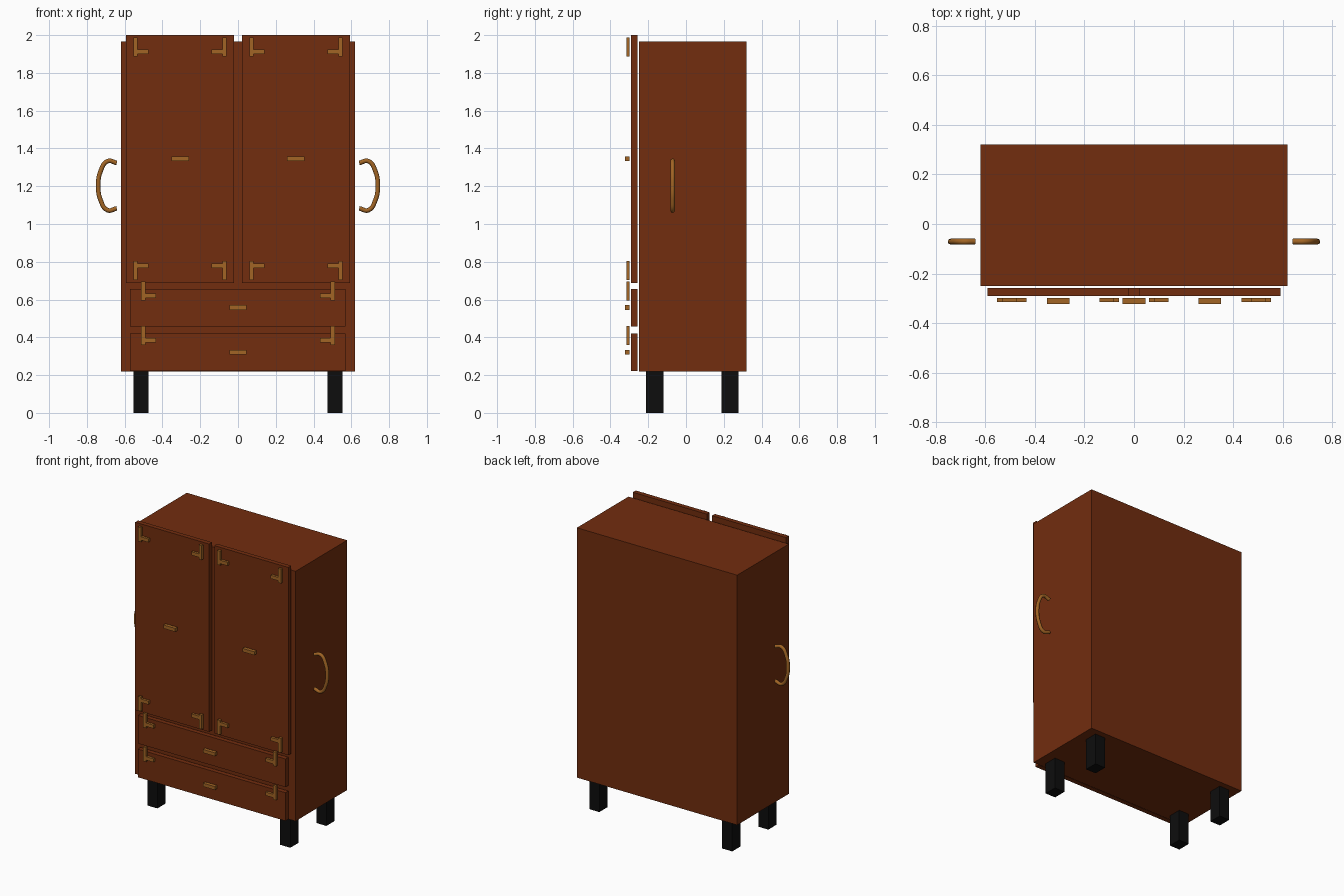
import bpy
import bmesh
from mathutils import Vector

cube = bpy.data.objects.get("Cube")
if cube:
    bpy.data.objects.remove(cube, do_unlink=True)


def material(name, color, roughness):
    mat = bpy.data.materials.new(name)
    mat.use_nodes = True
    mat.diffuse_color = (*color, 1)
    shader = mat.node_tree.nodes["Principled BSDF"]
    shader.inputs["Base Color"].default_value = (*color, 1)
    shader.inputs["Roughness"].default_value = roughness
    return mat


wood = material("red_brown_wood", (0.168, 0.026, 0.0045), 0.6)
brass = material("aged_brass", (0.36, 0.13, 0.018), 0.5)
black = material("black_paint", (0.004, 0.004, 0.004), 0.6)


def finish(name, bm, mat):
    mesh = bpy.data.meshes.new(name)
    bmesh.ops.recalc_face_normals(bm, faces=bm.faces)
    bm.to_mesh(mesh)
    bm.free()
    mesh.materials.append(mat)
    obj = bpy.data.objects.new(name, mesh)
    bpy.context.collection.objects.link(obj)
    return obj


def box(name, x, y, z, mat):
    """Box from its (low, high) extents on each axis."""
    bm = bmesh.new()
    bmesh.ops.create_cube(bm, size=1)
    for v in bm.verts:
        v.co = Vector([(r[0] + r[1]) / 2 + c * (r[1] - r[0])
                       for c, r in zip(v.co, (x, y, z))])
    return finish(name, bm, mat)


def bracket(name, x, z, dx, dz):
    """Corner bracket: upright from (x, z) with a side arm near its foot."""
    outline = [(0, 0), (0.022, 0), (0.022, 0.013), (0.08, 0.013),
               (0.08, 0.037), (0.022, 0.037), (0.022, 0.1), (0, 0.1)]
    bm = bmesh.new()
    face = bm.faces.new([bm.verts.new((x + dx * u, -0.315, z + dz * v))
                         for u, v in outline])
    ext = bmesh.ops.extrude_face_region(bm, geom=[face])
    moved = [g for g in ext["geom"] if isinstance(g, bmesh.types.BMVert)]
    bmesh.ops.translate(bm, verts=moved, vec=(0, 0.017, 0))
    return finish(name, bm, brass)


def pull(name, x, z):
    box(name, (x - 0.046, x + 0.046), (-0.322, -0.298), (z - 0.012, z + 0.012), brass)


# Cabinet body and drawers
box("cabinet_body", (-0.62, 0.62), (-0.25, 0.32), (0.218, 1.965), wood)
panel_y = (-0.29, -0.258)
for name, low in (("lower", 0.222), ("upper", 0.458)):
    box(name + "_drawer", (-0.572, 0.57), panel_y, (low, low + 0.197), wood)
    pull(name + "_drawer_pull", 0, low + 0.1)

for side, s in (("left", 1), ("right", -1)):
    # Door with pull and four corner brackets
    box(side + "_door", sorted((s * 0.02, s * 0.592)), panel_y, (0.687, 2.0), wood)
    pull(side + "_door_pull", s * 0.306, 1.346)
    for place, x, dx in (("outer", 0.553, -1), ("inner", 0.06, 1)):
        bracket(f"{side}_door_{place}_top_bracket", s * x, 1.887, s * dx, 1)
        bracket(f"{side}_door_{place}_bottom_bracket", s * x, 0.803, s * dx, -1)

    # Drawer brackets
    for name, z in (("lower", 0.36), ("upper", 0.596)):
        bracket(f"{side}_{name}_drawer_bracket", s * 0.513, z, -s, 1)

    # Legs
    for end, y in (("front", -0.166), ("back", 0.233)):
        box(f"{side}_{end}_leg", sorted((s * 0.475, s * 0.553)),
            (y - 0.046, y + 0.046), (0, 0.22), black)

    # Curved carrying handle
    curve = bpy.data.curves.new(side + "_side_handle", "CURVE")
    curve.dimensions = "3D"
    curve.bevel_depth = 0.012
    curve.bevel_resolution = 2
    curve.use_fill_caps = True
    curve.resolution_u = 6
    half = [(0.642, 0.12), (0.69, 0.13), (0.728, 0.075)]
    path = half + [(0.74, 0)] + [(x, -h) for x, h in reversed(half)]
    spline = curve.splines.new("BEZIER")
    spline.bezier_points.add(len(path) - 1)
    for point, (x, h) in zip(spline.bezier_points, path):
        point.co = (s * x, -0.071, 1.203 + h)
        point.handle_left_type = point.handle_right_type = "AUTO"
    curve.materials.append(brass)
    handle = bpy.data.objects.new(side + "_side_handle", curve)
    bpy.context.collection.objects.link(handle)
